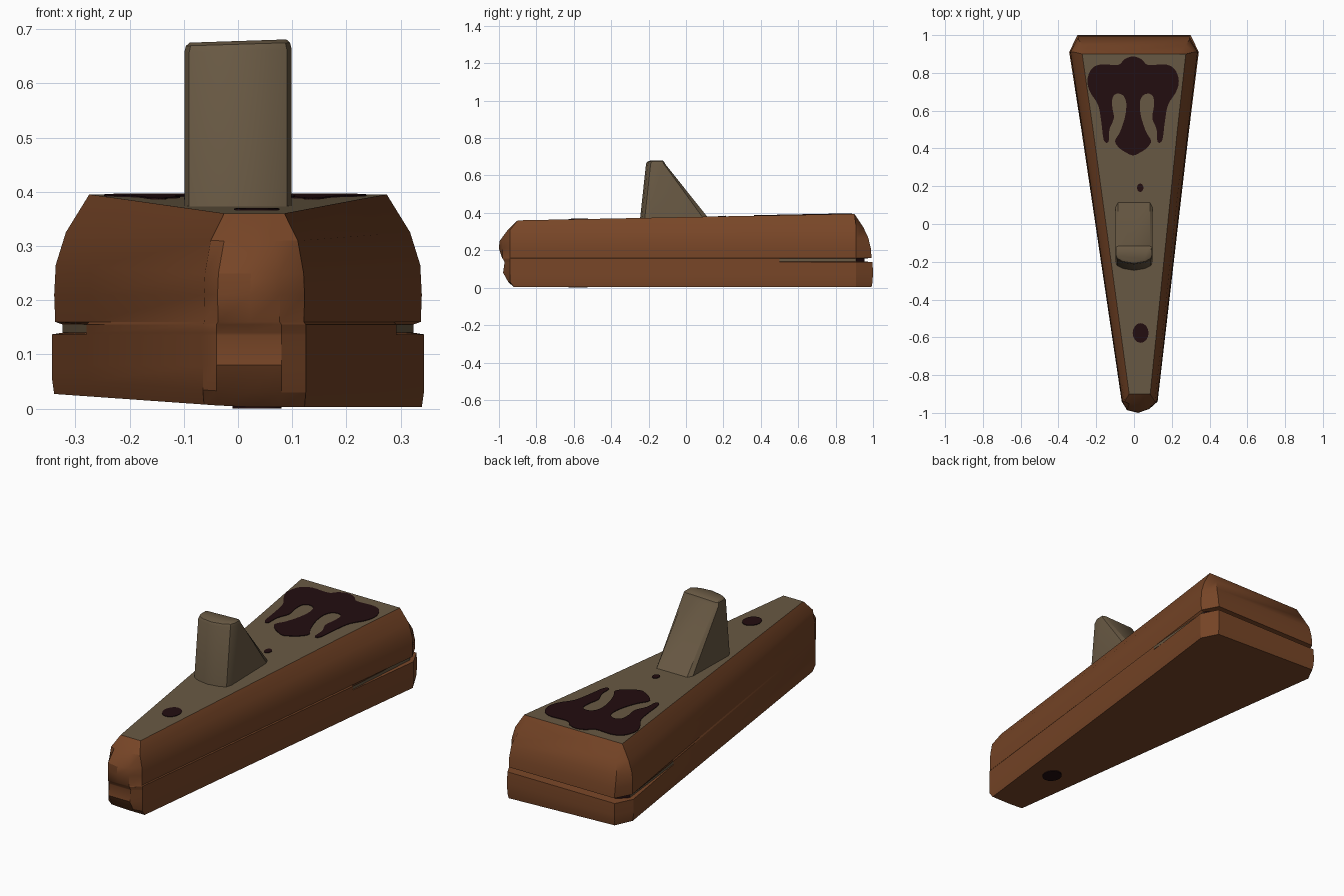
import bpy, bmesh, math
from mathutils import Vector

if "Cube" in bpy.data.objects:
    bpy.data.objects.remove(bpy.data.objects["Cube"])


def material(name, rgb):
    m = bpy.data.materials.new(name)
    m.diffuse_color = (*rgb, 1)
    m.use_nodes = True
    m.node_tree.nodes["Principled BSDF"].inputs["Base Color"].default_value = m.diffuse_color
    return m


BROWN = material("brown", (0.185, 0.060, 0.020))
TAN = material("tan", (0.140, 0.100, 0.057))
DARK = material("dark_maroon", (0.016, 0.004, 0.005))


def finish(name, bm, mats, angle=30):
    bmesh.ops.recalc_face_normals(bm, faces=bm.faces[:])
    me = bpy.data.meshes.new(name)
    bm.to_mesh(me)
    bm.free()
    ob = bpy.data.objects.new(name, me)
    bpy.context.collection.objects.link(ob)
    for m in mats:
        me.materials.append(m)
    bpy.ops.object.select_all(action='DESELECT')
    ob.select_set(True)
    bpy.context.view_layer.objects.active = ob
    bpy.ops.object.shade_smooth_by_angle(angle=math.radians(angle))
    return ob


def loft(bm, rings):
    """Skin between rings; returns side faces [level][segment] and both caps."""
    vs = [[bm.verts.new(p) for p in r] for r in rings]
    n = len(vs[0])
    sides = [[bm.faces.new((a[i], a[(i + 1) % n], b[(i + 1) % n], b[i]))
              for i in range(n)] for a, b in zip(vs, vs[1:])]
    return sides, bm.faces.new(vs[0][::-1]), bm.faces.new(vs[-1])


def slope(y, front, back):
    return front + (back - front) * (y + 0.9) / 1.8


def top_z(y):
    return slope(y, 0.36, 0.395)


# Wedge body: plan outline repeated at each level with its own insets
plan = [(-.065, -.94), (-.04, -.985), (.02, -1), (.08, -.98), (.125, -.94),
        (.292, .5), (.343, .91), (.30, 1), (-.30, 1), (-.343, .91), (-.279, .5)]
levels = [  # z front, z back, front inset, back inset, side inset
    (.003, .003, .08, .008, .004), (.03, .03, .05, .003, 0),
    (.08, .08, .022, 0, 0), (.135, .137, .03, .003, 0),
    (.14, .140, .028, .045, .02), (.155, .155, .02, .045, .02),
    (.16, .160, .016, .008, .006), (.21, .21, 0, .012, .004),
    (.25, .265, .003, .025, .007), (.31, .325, .048, .053, .026),
    (.36, .395, .10, .10, .07)]
rings = []
for k, (zf, zb, f, b, s) in enumerate(levels):
    ring = []
    for x, y in plan:
        t = (y + 1) / 2
        c = 0.03 * (1 - t)
        inset = s * (0.55 + 0.45 * t)
        if k in (4, 5) and y < 0.6:      # groove fades out forward
            inset = 0
        nx = c + math.copysign(max(abs(x - c) - inset, 0), x - c)
        ny = min(max(y, -1 + f), 1 - b)
        lift = max(0, -x) * 0.07 if k < 2 else 0
        ring.append((nx, ny, slope(ny, zf, zb) + lift))
    rings.append(ring)
bm = bmesh.new()
sides, bottom, top = loft(bm, rings)
top.material_index = 1
for seg, idx in ((5, 1), (6, 2), (7, 2), (8, 2), (9, 1)):
    sides[4][seg].material_index = idx
finish("wedge_body", bm, [BROWN, TAN, DARK])

# Slanted post with rounded front
half = [(0, -.245), (.06, -.235), (.09, -.22), (.099, -.195), (.099, .085), (.085, .112)]
section = half + [(-x, y) for x, y in half[:0:-1]]


def post_ring(z, y0, y1, k):
    return [(x * k, y0 + (y + .245) / .357 * (y1 - y0) if y > 0 else
             min(y0 + (y + .245), (y0 + y1) / 2), z + x * 0.03 * (z > .5)) for x, y in section]


bm = bmesh.new()
loft(bm, [post_ring(.365, -.246, .125, 1), post_ring(.66, -.214, -.112, 1),
          post_ring(.672, -.208, -.117, .97), post_ring(.678, -.195, -.127, .90)])
finish("slanted_post", bm, [TAN], 35)


def smooth_loop(pts, steps=4):
    """Closed Catmull-Rom curve through the points."""
    p = [Vector(q) for q in pts]
    n, out = len(p), []
    for i in range(n):
        a, b, c, d = p[i - 1], p[i], p[(i + 1) % n], p[(i + 2) % n]
        for j in range(steps):
            t = j / steps
            out.append(0.5 * (2 * b + (c - a) * t + (2 * a - 5 * b + 4 * c - d) * t * t
                              + (3 * b - a - 3 * c + d) * t ** 3))
    return out


def plate(name, pts, zfun):
    bm = bmesh.new()
    low = [(p[0], p[1], zfun(p[1]) - .003) for p in pts]
    high = [(p[0], p[1], zfun(p[1]) + .003) for p in pts]
    _, a, b = loft(bm, [low, high])
    bmesh.ops.triangulate(bm, faces=[a, b])
    finish(name, bm, [DARK])


# Painted ornament on the wide end
right = [(0, .887), (.045, .872), (.08, .842), (.17, .845), (.22, .82), (.242, .76),
         (.228, .70), (.185, .63), (.168, .54), (.155, .445), (.13, .435), (.125, .5),
         (.102, .56), (.11, .62), (.108, .67), (.085, .69), (.052, .68), (.036, .64),
         (.042, .57), (.068, .49), (.095, .44), (.075, .405), (.04, .38), (0, .363)]
outline = right + [(-x, y) for x, y in right[-2:0:-1]]
plate("top_ornament", [(p.x - .005, p.y) for p in smooth_loop(outline)], top_z)


# Dark spots along the top and one underneath
def spot(name, x, y, rx, ry, zfun):
    plate(name, [(x + rx * math.cos(i * math.tau / 16), y + ry * math.sin(i * math.tau / 16))
                 for i in range(16)], zfun)


spot("front_spot", .035, -.577, .042, .052, top_z)
spot("small_spot", .033, .192, .017, .022, top_z)
spot("bottom_spot", .035, -.577, .045, .05, lambda y: .003)
